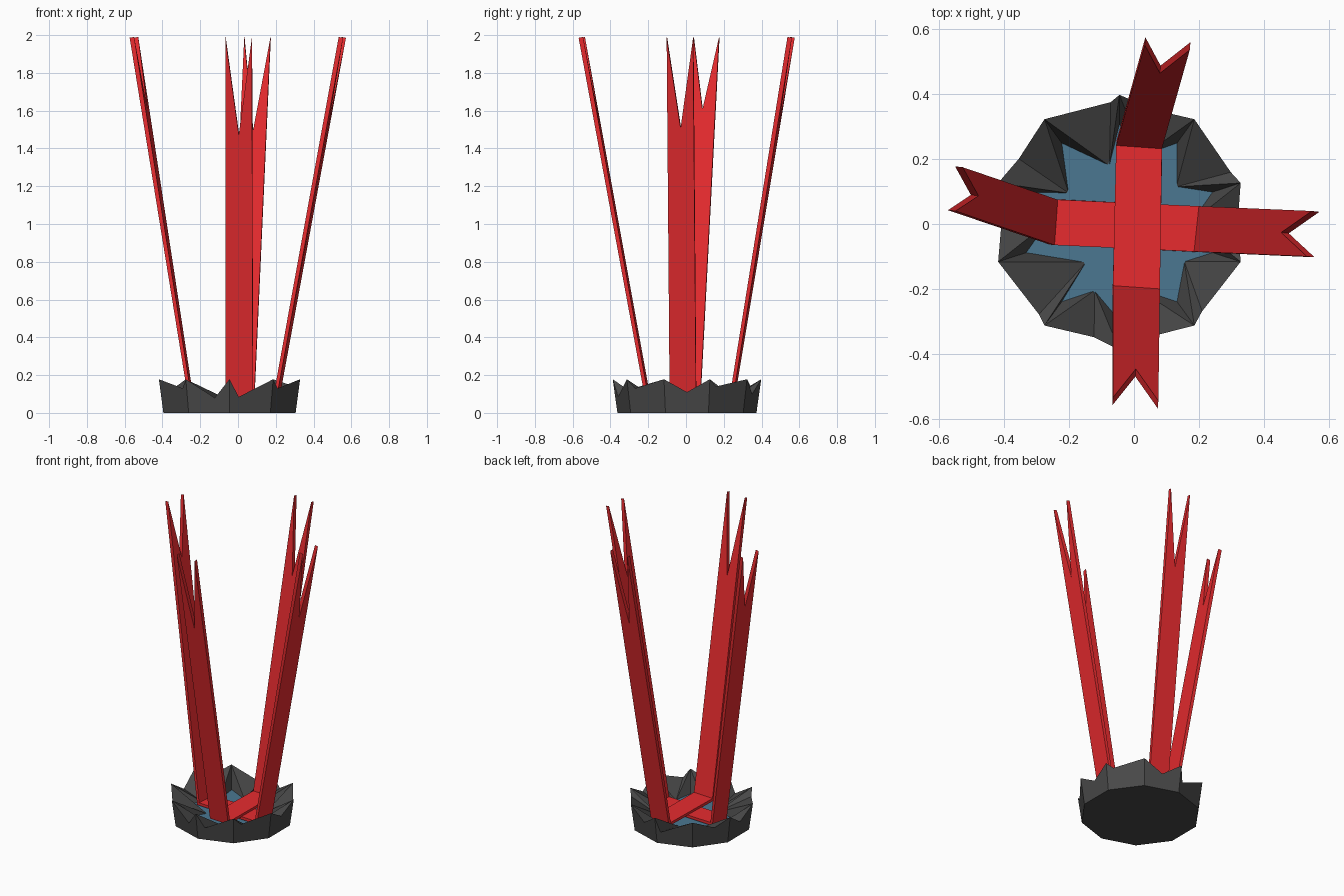
import bpy, bmesh, math
from mathutils import Vector

if "Cube" in bpy.data.objects:
    bpy.data.objects.remove(bpy.data.objects["Cube"])

CX, CY = -0.045, 0.005


def material(name, rgb):
    m = bpy.data.materials.new(name)
    m.diffuse_color = (*rgb, 1)
    m.use_nodes = True
    m.node_tree.nodes["Principled BSDF"].inputs["Base Color"].default_value = m.diffuse_color
    return m


def make(name, verts, faces, mat):
    me = bpy.data.meshes.new(name)
    me.from_pydata([tuple(v) for v in verts], [], faces)
    bm = bmesh.new()
    bm.from_mesh(me)
    bmesh.ops.recalc_face_normals(bm, faces=bm.faces)
    bm.to_mesh(me)
    bm.free()
    me.materials.append(mat)
    ob = bpy.data.objects.new(name, me)
    bpy.context.collection.objects.link(ob)
    return ob


def polar(deg, r, z):
    a = math.radians(deg)
    return Vector((CX + r * math.cos(a), CY + r * math.sin(a), z))


rock = material("rock", (0.066, 0.066, 0.066))
water = material("water", (0.07, 0.185, 0.285))
cloth = material("cloth", (0.8, 0.024, 0.028))

# Jagged rock ring: per side, valley position, valley height, inner point angle and radius
sides = [(.12, .08, 100, .177), (.6, .12, 150, .18), (.5, .10, 180, .22),
         (.85, .13, 230, .16), (.65, .08, 250, .223), (.22, .085, 285, .21),
         (.2, .13, 329, .233), (.5, .11, 360, .22), (.18, .14, 392, .207),
         (.5, .10, 430, .22)]
n, pool_z = len(sides), 0.05
verts, faces = [], []
for i, (t, h, deg, r) in enumerate(sides):
    a = 90 + 36 * i
    ro = 0.368 + 0.025 * h / 0.178
    verts += [polar(a, 0.368, 0), polar(a, 0.393, 0.178),
              polar(a, ro, h).lerp(polar(a + 36, ro, h), t),
              polar(a, 0.30, pool_z - .003), polar(deg, r, pool_z - .003)]
    b, tip, val, corner, inner = range(5 * i, 5 * i + 5)
    k = 5 * ((i + 1) % n)
    faces += [(b, k, val), (b, val, tip), (k, k + 1, val),
              (tip, val, inner), (val, k + 1, inner),
              (tip, inner, corner), (k + 1, k + 3, inner)]
faces.append(tuple(5 * i for i in range(n)))
make("rock_ring", verts, faces, rock)

# Water surface inside the ring
make("pool", [polar(90 + 36 * i, 0.31, pool_z) for i in range(n)], [tuple(range(n))], water)


# Straps: flat middle with two tall forked arms
def strap(name, z, bends, tips, notches):
    vs = [Vector((x, y, z)) for x, y in bends]
    fs = [(0, 1, 2, 3)]
    for (p, q), (s, e), f in zip(((1, 0), (3, 2)), tips, notches):
        s, e = Vector((*s, 1.99)), Vector((*e, 1.99))
        mid = (vs[p] + vs[q]) / 2
        k = len(vs)
        vs += [s, e, mid.lerp((s + e) / 2, f)]
        fs.append((p, q, k + 1, k + 2, k))
    ob = make(name, vs, fs, cloth)
    if ob.data.polygons[0].normal.z < 0:
        ob.data.flip_normals()
    mod = ob.modifiers.new("thickness", 'SOLIDIFY')
    mod.thickness, mod.offset = 0.024, -1


strap("long_strap", 0.09,
      [(-.065, -.19), (.08, -.20), (.086, .232), (-.055, .242)],
      [((.075, -.545), (-.065, -.535)), ((.033, .552), (.172, .537))], (.73, .74))
strap("cross_strap", 0.075,
      [(-.235, .075), (-.245, -.065), (.185, -.085), (.2, .055)],
      [((-.550, .04), (-.528, .175)), ((.548, .04), (.533, -.1))], (.80, .75))
